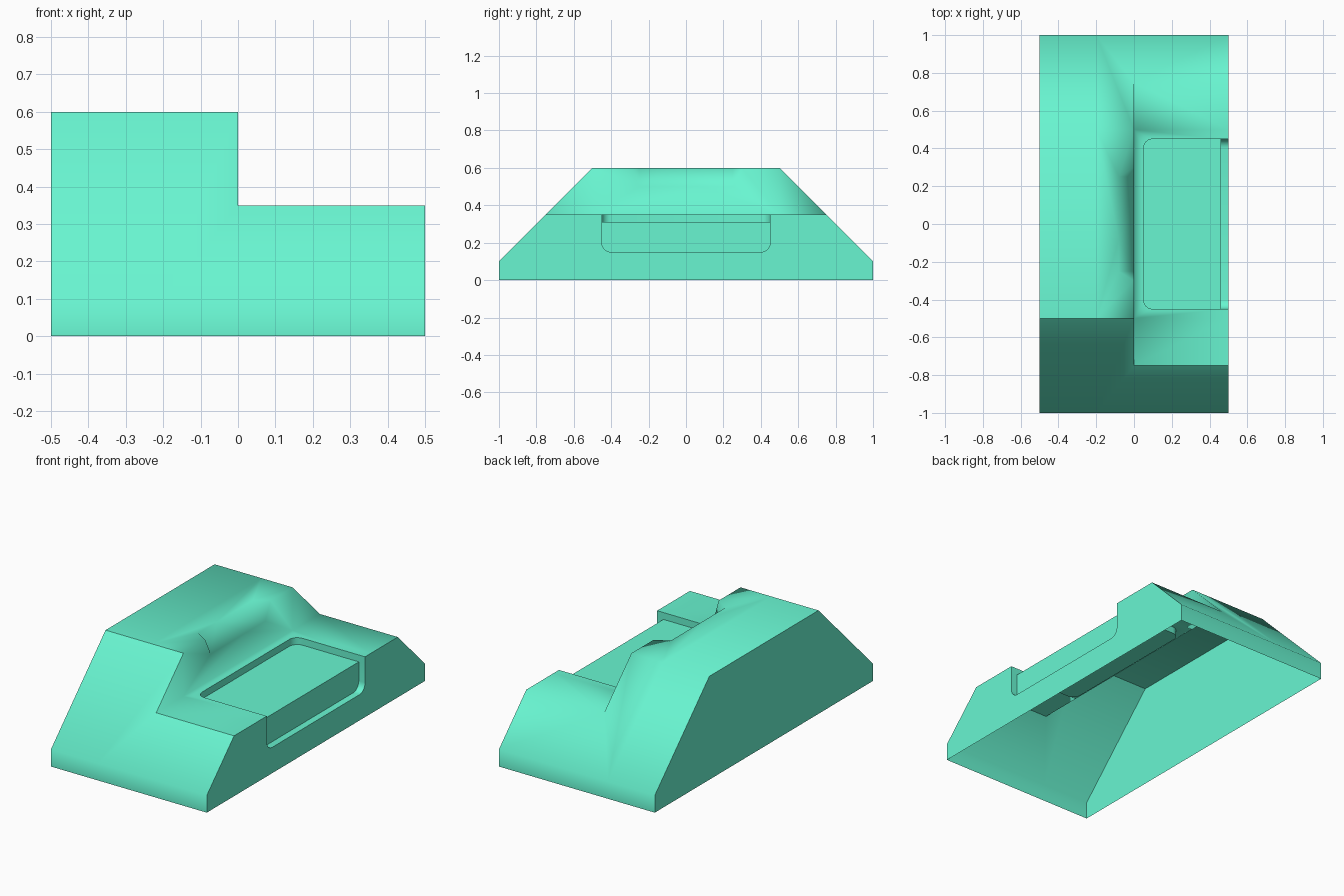
import bpy, bmesh, math
from mathutils import Vector

if "Cube" in bpy.data.objects:
    bpy.data.objects.remove(bpy.data.objects["Cube"])


def add_object(name, bm):
    bmesh.ops.recalc_face_normals(bm, faces=bm.faces)
    mesh = bpy.data.meshes.new(name)
    bm.to_mesh(mesh)
    bm.free()
    obj = bpy.data.objects.new(name, mesh)
    bpy.context.collection.objects.link(obj)
    return obj


def prism(name, points, offset):
    """Extrude a closed 3D outline along an offset."""
    bm = bmesh.new()
    face = bm.faces.new([bm.verts.new(p) for p in points])
    new = bmesh.ops.extrude_face_region(bm, geom=[face])["geom"]
    bmesh.ops.translate(bm, vec=Vector(offset),
                        verts=[v for v in new if isinstance(v, bmesh.types.BMVert)])
    return add_object(name, bm)


def rounded_plate(low, high, half=0.45, r=0.05, steps=6):
    """U-shaped outline (depth, y): rounded at the low end, square at the high end."""
    pts = [(high, -half)]
    for i in range(steps + 1):
        a = math.pi / 2 * i / steps
        pts.append((low + r - r * math.sin(a), -half + r - r * math.cos(a)))
    return pts + [(d, -y) for d, y in reversed(pts)]


# Main body: sloped profile across the width
profile = [(-1, 0), (-1, .1), (-.5, .6), (.5, .6), (1, .1), (1, 0)]
body = prism("ramp_body", [(-.5, y, z) for y, z in profile], (1, 0, 0))

# Lower step on the right half
step = prism("step_cutter", [(0, -2, .35), (1, -2, .35), (1, -2, 1), (0, -2, 1)], (0, 4, 0))

# Shallow notch in the upper step edge, with tapered ends
bm = bmesh.new()
for x, z in [(-.16, .7), (.08, .7), (.08, .4)]:
    y = .25 + .625 * (x + .08) + .5 * (z - .6)
    bm.verts.new((x, y, z))
    bm.verts.new((x, -y, z))
bmesh.ops.convex_hull(bm, input=bm.verts)
notch = add_object("notch_cutter", bm)

# Recess wrapping from the step top onto the right side
top_recess = prism("top_recess_cutter",
                   [(x, y, .31) for x, y in rounded_plate(.05, .6)], (0, 0, .2))
side_recess = prism("side_recess_cutter",
                    [(.46, y, z) for z, y in rounded_plate(.15, .51)], (.14, 0, 0))

cutters = [step, notch, top_recess, side_recess]
for cutter in cutters:
    cutter.hide_render = True
    mod = body.modifiers.new(cutter.name, 'BOOLEAN')
    mod.operation = 'DIFFERENCE'
    mod.solver = 'EXACT'
    mod.object = cutter
bpy.context.view_layer.update()
result = bpy.data.meshes.new_from_object(
    body.evaluated_get(bpy.context.evaluated_depsgraph_get()))
body.modifiers.clear()
body.data = result
for cutter in cutters:
    bpy.data.objects.remove(cutter)

# Green plastic
green = bpy.data.materials.new("green")
green.diffuse_color = (.14, .92, .64, 1)
green.use_nodes = True
green.node_tree.nodes["Principled BSDF"].inputs["Base Color"].default_value = green.diffuse_color
result.materials.clear()
result.materials.append(green)

# Open underside
bm = bmesh.new()
bm.from_mesh(result)
bmesh.ops.remove_doubles(bm, verts=bm.verts, dist=1e-5)
bottom = [f for f in bm.faces if f.normal.z < -.9 and f.calc_center_median().z < .01]
bmesh.ops.delete(bm, geom=bottom, context='FACES')

# Support loops that keep the soft shading close to the step edge
for co, no in [((-.2, 0, 0), (1, 0, 0)), ((0, 0, 0), (1, 0, 0)),
               ((0, .5, 0), (0, 1, 0)), ((0, -.5, 0), (0, 1, 0))]:
    bmesh.ops.bisect_plane(bm, geom=bm.verts[:] + bm.edges[:] + bm.faces[:],
                           dist=1e-4, plane_co=co, plane_no=no)
bm.normal_update()


# Smooth shading, with crisp sides, recess and front slope
def crisp(face):
    c, n = face.calc_center_median(), face.normal
    side = abs(c.x) > .499
    recess = c.x > .04 and abs(c.y) < .46 and c.z < .349
    front_slope = n.y < -.6 and n.z > .6
    return side or recess or front_slope


for face in bm.faces:
    face.smooth = True
    face.material_index = 0
for edge in bm.edges:
    if len(edge.link_faces) == 2:
        front_lip = all(f.normal.y < -.6 for f in edge.link_faces)
        edge.smooth = not (edge.calc_face_angle() > math.radians(25) and not front_lip
                           and any(crisp(f) for f in edge.link_faces))
bm.to_mesh(result)
bm.free()
